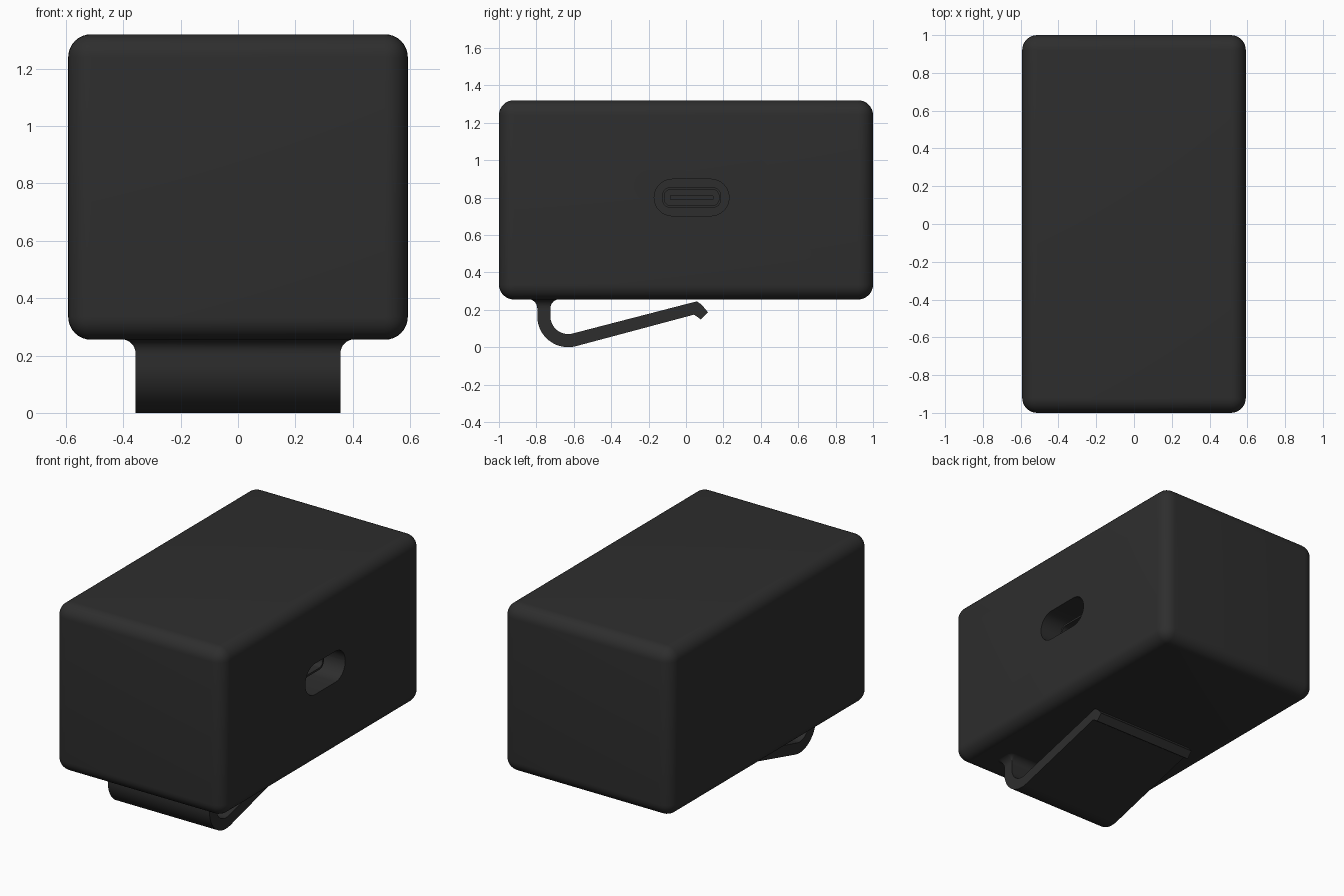
import bpy, bmesh
from math import sin, cos, pi, radians

if "Cube" in bpy.data.objects:
    bpy.data.objects.remove(bpy.data.objects["Cube"], do_unlink=True)

BOTTOM, TOP, HALF_X = 0.255, 1.32, 0.592
PORT_Y, PORT_Z = 0.03, 0.8

black = bpy.data.materials.new("matte black")
black.use_nodes = True
black.diffuse_color = (0.027, 0.027, 0.027, 1)
black.node_tree.nodes["Principled BSDF"].inputs["Base Color"].default_value = black.diffuse_color


def finish(name, bm):
    bmesh.ops.recalc_face_normals(bm, faces=bm.faces)
    mesh = bpy.data.meshes.new(name)
    bm.to_mesh(mesh)
    bm.free()
    mesh.materials.append(black)
    obj = bpy.data.objects.new(name, mesh)
    bpy.context.collection.objects.link(obj)
    return obj


def smooth(obj, angle=35):
    bpy.ops.object.select_all(action="DESELECT")
    obj.select_set(True)
    bpy.context.view_layer.objects.active = obj
    bpy.ops.object.shade_smooth_by_angle(angle=radians(angle))


def loft(name, loops, capped=True):
    """Skin matching closed loops of points, with optional end caps."""
    bm = bmesh.new()
    rings = [[bm.verts.new(p) for p in loop] for loop in loops]
    n = len(rings[0])
    for a, b in zip(rings, rings[1:]):
        for i in range(n):
            j = (i + 1) % n
            bm.faces.new((a[i], a[j], b[j], b[i]))
    if capped:
        bm.faces.new(rings[0])
        bm.faces.new(rings[-1])
    return finish(name, bm)


def rounded_rect(w, h, r, steps=8):
    """Outline with half sizes w, h and corner radius r."""
    pts = []
    for k, (sx, sy) in enumerate([(1, 1), (-1, 1), (-1, -1), (1, -1)]):
        for i in range(steps + 1):
            t = (k + i / steps) * pi / 2
            pts.append((sx * (w - r) + r * cos(t), sy * (h - r) + r * sin(t)))
    return pts


def port_loop(x, w, h, r):
    return [(x, PORT_Y + u, PORT_Z + v) for u, v in rounded_rect(w, h, r)]


# Rounded case
bm = bmesh.new()
bmesh.ops.create_cube(bm, size=1)
for v in bm.verts:
    v.co.x *= 2 * HALF_X
    v.co.y *= 2
    v.co.z = (BOTTOM + TOP) / 2 + v.co.z * (TOP - BOTTOM)
bmesh.ops.bevel(bm, geom=bm.edges[:], offset=0.08, segments=8, profile=0.5, affect="EDGES")
case = finish("case", bm)

# Recess for the charging port
cutter = loft("port_cutter", [port_loop(x, 0.2, 0.098, 0.097) for x in (HALF_X - 0.25, HALF_X + 0.1)])
cutter.hide_render = True
cut = case.modifiers.new("port recess", "BOOLEAN")
cut.object = cutter
cut.operation = "DIFFERENCE"
cut.solver = "EXACT"
bpy.context.view_layer.objects.active = case
bpy.ops.object.modifier_apply(modifier=cut.name)
bpy.data.objects.remove(cutter, do_unlink=True)
smooth(case)

# Charging socket: hollow shell with a tongue inside
back, front = HALF_X - 0.27, HALF_X - 0.12
shell = loft("port_shell", [
    port_loop(back, 0.158, 0.055, 0.045),
    port_loop(front, 0.158, 0.055, 0.045),
    port_loop(front, 0.146, 0.043, 0.035),
    port_loop(back + 0.02, 0.146, 0.043, 0.035)])
smooth(shell)
tongue = loft("port_tongue", [port_loop(x, 0.116, 0.012, 0.004) for x in (back, front - 0.03)])
smooth(tongue)

# Belt clip: stem, bend, sloping arm and hooked tip, extruded across x
CLIP_X, BEND_Y, BEND_Z, R_OUT, R_IN = 0.357, -0.63, 0.165, 0.165, 0.095
SLOPE = radians(14.2)


def bend(r, steps=20):
    sweep = pi / 2 + SLOPE
    return [(BEND_Y + r * cos(pi + sweep * i / steps), BEND_Z + r * sin(pi + sweep * i / steps))
            for i in range(steps + 1)]


tip = [(0.043, 0.174), (0.08, 0.148), (0.117, 0.187), (0.085, 0.226), (0.058, 0.245)]
profile = ([(BEND_Y - R_OUT, BOTTOM + 0.03)] + bend(R_OUT) + tip
           + bend(R_IN)[::-1] + [(BEND_Y - R_IN, BOTTOM + 0.03)])
clip = loft("belt_clip", [[(x, y, z) for y, z in profile] for x in (-CLIP_X, CLIP_X)])
smooth(clip)

# Flared fillet joining the clip stem to the case
stem_y, stem_half, fillet = BEND_Y - (R_OUT + R_IN) / 2, (R_OUT - R_IN) / 2, 0.05
loops = []
for i in range(9):
    t = i / 8 * pi / 2
    d = fillet * (1 - cos(t))
    z = BOTTOM + 0.002 - fillet + fillet * sin(t)
    loops.append([(x, stem_y + y, z)
                  for x, y in rounded_rect(CLIP_X + d, stem_half + d, d + 0.0005)])
flare = loft("clip_fillet", loops, capped=False)
smooth(flare)
